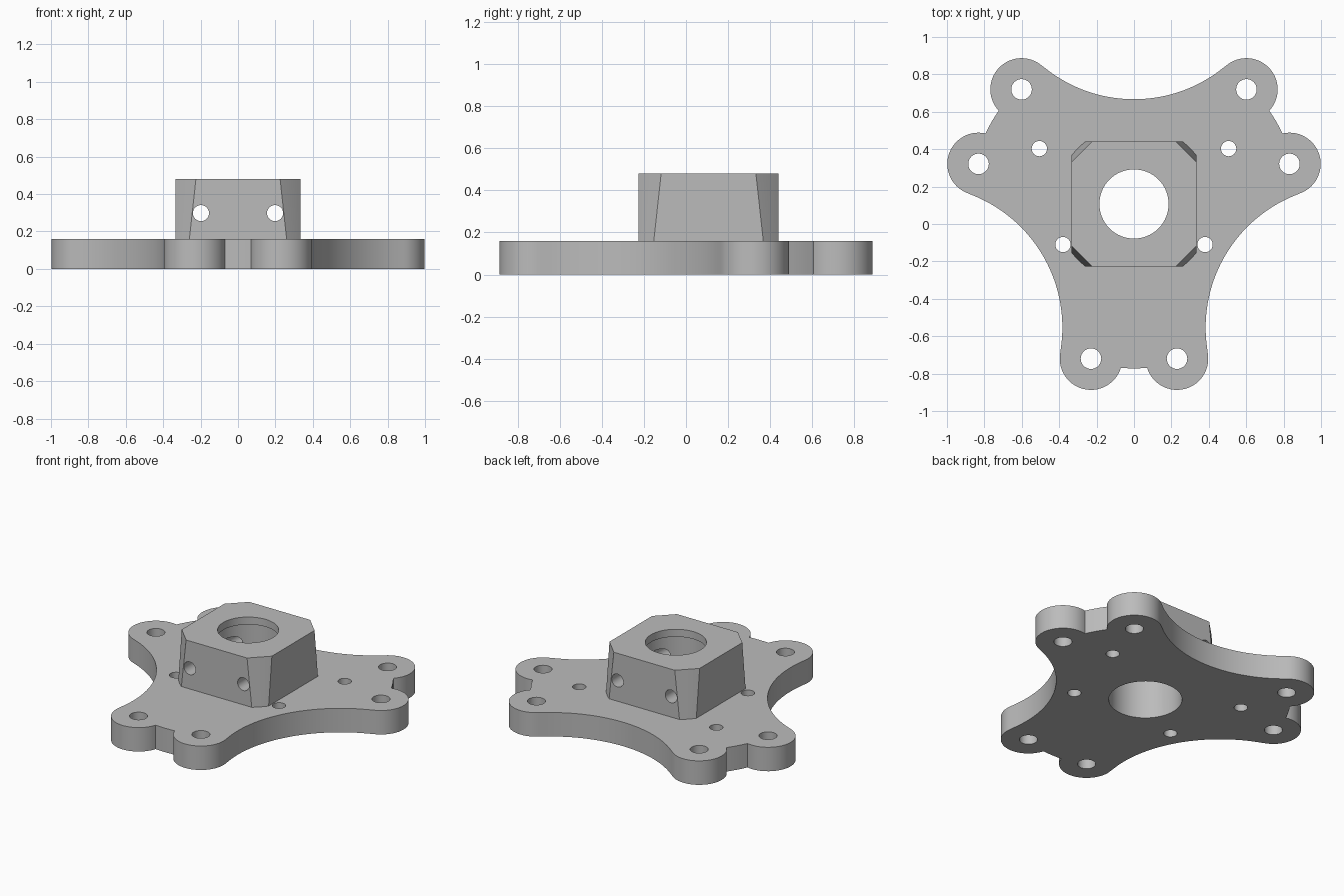
import bpy
import bmesh
from math import sin, cos, radians, atan2, hypot, pi
from mathutils import Vector, Matrix

cube = bpy.data.objects.get("Cube")
if cube:
    bpy.data.objects.remove(cube, do_unlink=True)

CENTRE = Vector((0, 0.107))
PLATE_TOP, HUB_TOP = 0.16, 0.48

grey = bpy.data.materials.new("light grey")
grey.use_nodes = True
grey.diffuse_color = (0.5, 0.5, 0.5, 1)
grey.node_tree.nodes["Principled BSDF"].inputs["Base Color"].default_value = (0.5, 0.5, 0.5, 1)


def loft(name, rings):
    """Closed solid through rings of matching points."""
    bm = bmesh.new()
    loops = [[bm.verts.new(p) for p in ring] for ring in rings]
    n = len(loops[0])
    for low, high in zip(loops, loops[1:]):
        for i in range(n):
            j = (i + 1) % n
            bm.faces.new((low[i], low[j], high[j], high[i]))
    bm.faces.new(loops[0][::-1])
    bm.faces.new(loops[-1])
    bmesh.ops.recalc_face_normals(bm, faces=bm.faces)
    mesh = bpy.data.meshes.new(name)
    bm.to_mesh(mesh)
    bm.free()
    mesh.materials.append(grey)
    obj = bpy.data.objects.new(name, mesh)
    bpy.context.collection.objects.link(obj)
    return obj


def arc(centre, r, start, end, steps):
    return [Vector((centre[0] + r * cos(a), centre[1] + r * sin(a)))
            for a in (start + (end - start) * i / steps for i in range(steps + 1))]


def at_height(points, z):
    return [(p.x, p.y, z) for p in points]


def cylinder(name, x, y, r, low, high, steps=32):
    ring = arc((x, y), r, 0, 2 * pi, steps)[:-1]
    return loft(name, [at_height(ring, low), at_height(ring, high)])


def combine(target, tool, operation):
    mod = target.modifiers.new(operation.title(), "BOOLEAN")
    mod.operation, mod.solver, mod.object = operation, "EXACT", tool
    tool.hide_render = True
    bpy.context.view_layer.objects.active = target
    bpy.ops.object.modifier_apply(modifier=mod.name)
    bpy.data.objects.remove(tool, do_unlink=True)


# Plate outline: one arm (two round pads, web and concave side), turned three times
PAD_X, PAD_Y, PAD_R = 0.23, -0.827, 0.167
SIDE_R, SIDE_DIST, WEB_R = 0.761, 1.321, 0.879
side = Vector((SIDE_DIST * cos(radians(-30)), SIDE_DIST * sin(radians(-30))))
to_side = atan2(side.y - PAD_Y, side.x - PAD_X)
notch_x = 0.07
notch_y = -(WEB_R ** 2 - notch_x ** 2) ** 0.5
to_notch = atan2(notch_y - PAD_Y, notch_x - PAD_X)
if to_notch > 0:
    to_notch -= 2 * pi
right_pad = arc((PAD_X, PAD_Y), PAD_R, to_notch, to_side, 28)
left_pad = [Vector((-p.x, p.y)) for p in reversed(right_pad)]
half_web = atan2(notch_x, -notch_y)
web = arc((0, 0), WEB_R, -pi / 2 - half_web, -pi / 2 + half_web, 4)[1:-1]
sweep_start = to_side + pi
middle = radians(150)
concave = arc(side, SIDE_R, sweep_start, 2 * middle - sweep_start, 40)[1:-1]
arm = left_pad + web + right_pad + concave
outline = []
for k in range(3):
    turn = Matrix.Rotation(k * 2 * pi / 3, 2)
    outline += [turn @ p + CENTRE for p in arm]
mount = loft("mounting_plate_with_hub", [at_height(outline, 0), at_height(outline, PLATE_TOP)])

# Square hub: rounded corners at the foot blending to straight chamfers at the top
HALF, FOOT, CREST, STEPS = 0.333, 0.26, 0.225, 10
foot_angle = atan2(FOOT, HALF)
foot_corner = arc((0, 0), hypot(HALF, FOOT), foot_angle, pi / 2 - foot_angle, STEPS)
crest_corner = [Vector((HALF, CREST)).lerp(Vector((CREST, HALF)), i / STEPS)
                for i in range(STEPS + 1)]
foot, crest = [], []
for k in range(4):
    turn = Matrix.Rotation(k * pi / 2, 2)
    foot += [turn @ p + CENTRE for p in foot_corner]
    crest += [turn @ p + CENTRE for p in crest_corner]
hub = loft("hub", [at_height(foot, 0.08), at_height(foot, PLATE_TOP), at_height(crest, HUB_TOP)])
combine(mount, hub, "UNION")

# Central bore with a narrower lip at the top
bore = []
for r, z in ((0.222, -0.1), (0.222, 0.43), (0.185, 0.43), (0.185, 0.6)):
    bore.append(at_height(arc(CENTRE, r, 0, 2 * pi, 64)[:-1], z))
combine(mount, loft("bore_cutter", bore), "DIFFERENCE")

# Pad holes
for k in range(3):
    turn = Matrix.Rotation(k * 2 * pi / 3, 2)
    for s in (-1, 1):
        p = turn @ Vector((s * PAD_X, PAD_Y)) + CENTRE
        combine(mount, cylinder("pad_hole_cutter", p.x, p.y, 0.055, -0.1, 0.3), "DIFFERENCE")

# Small plate holes and the cross holes through the hub
for s in (-1, 1):
    for x, y in ((0.506, 0.403), (0.38, -0.11)):
        combine(mount, cylinder("plate_hole_cutter", s * x, y, 0.041, -0.1, 0.3), "DIFFERENCE")
    cross = cylinder("cross_hole_cutter", 0, 0, 0.043, -0.6, 0.6)
    cross.data.transform(Matrix.Translation((s * 0.198, CENTRE.y, 0.298)) @ Matrix.Rotation(pi / 2, 4, "X"))
    combine(mount, cross, "DIFFERENCE")

# Smooth curved walls, keep edges crisp
bpy.ops.object.select_all(action="DESELECT")
mount.select_set(True)
bpy.context.view_layer.objects.active = mount
bpy.ops.object.shade_smooth_by_angle(angle=radians(25))
